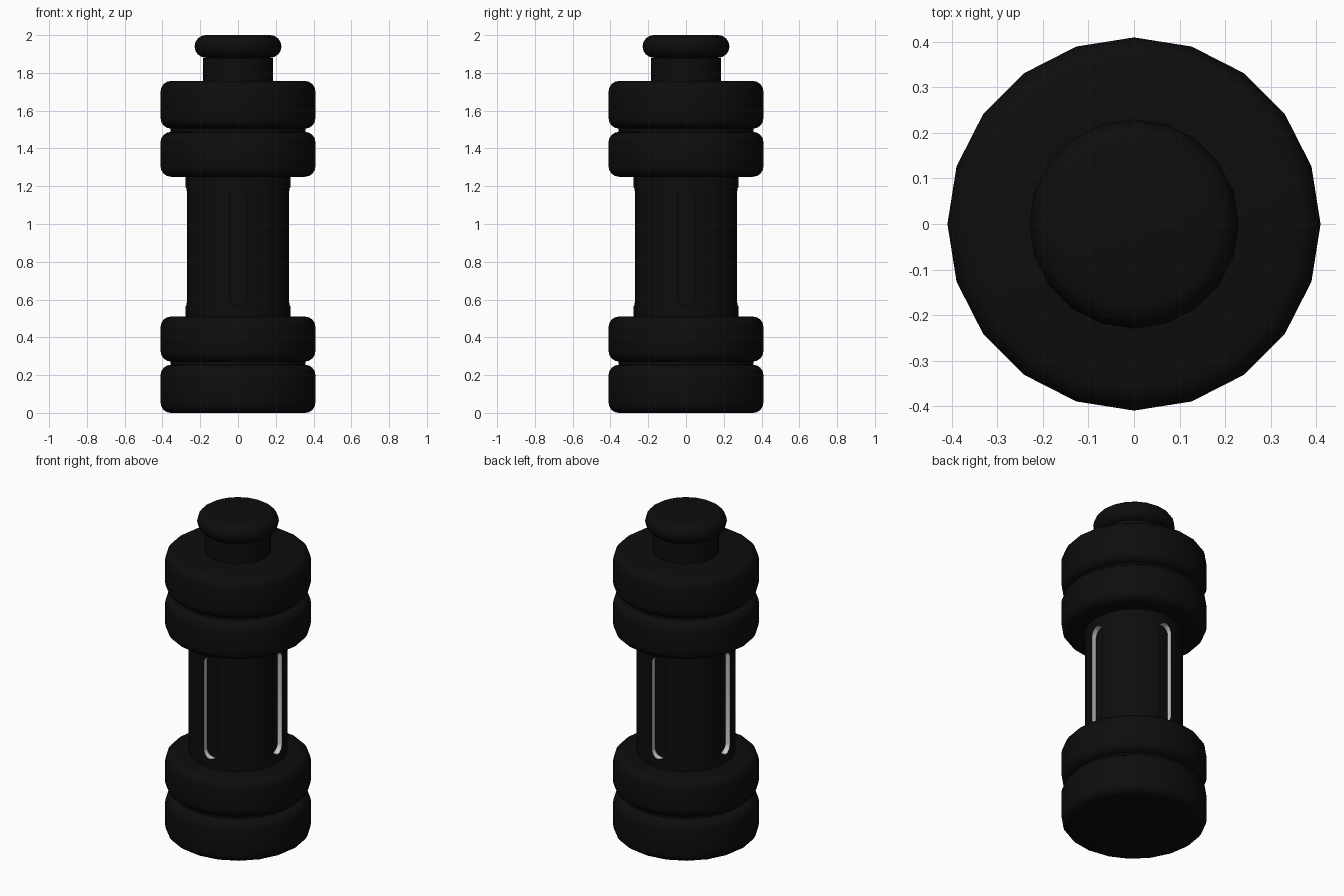
import bpy, bmesh, math

if "Cube" in bpy.data.objects:
    bpy.data.objects.remove(bpy.data.objects["Cube"])

SIDES = 20


def material(name, v):
    m = bpy.data.materials.new(name)
    m.diffuse_color = (v, v, v, 1)
    m.use_nodes = True
    m.node_tree.nodes["Principled BSDF"].inputs["Base Color"].default_value = m.diffuse_color
    return m


black = material("black", 0.004)
grey = material("grey", 0.6)


def finish(name, bm, mats):
    bmesh.ops.recalc_face_normals(bm, faces=bm.faces)
    me = bpy.data.meshes.new(name)
    bm.to_mesh(me)
    bm.free()
    for m in mats:
        me.materials.append(m)
    ob = bpy.data.objects.new(name, me)
    bpy.context.collection.objects.link(ob)
    return ob


def smooth(ob):
    bpy.ops.object.select_all(action='DESELECT')
    ob.select_set(True)
    bpy.context.view_layer.objects.active = ob
    bpy.ops.object.shade_smooth_by_angle(angle=math.radians(35))


def lathe(name, profile):
    bm = bmesh.new()
    rings = [[bm.verts.new((r * math.cos(2 * math.pi * i / SIDES),
                            r * math.sin(2 * math.pi * i / SIDES), z))
              for i in range(SIDES)] for r, z in profile]
    for a, b in zip(rings, rings[1:]):
        for i in range(SIDES):
            j = (i + 1) % SIDES
            bm.faces.new((a[i], a[j], b[j], b[i]))
    bm.faces.new(rings[0][::-1])
    bm.faces.new(rings[-1])
    return finish(name, bm, [black])


def rounded(radius, z0, z1, c, n=4):
    # outer profile of a disc with rounded rims
    arc = [(radius - c + c * math.sin(t), c * math.cos(t))
           for t in (math.pi / 2 * k / n for k in range(n + 1))]
    low = [(r, z0 + c - h) for r, h in arc]
    high = [(r, z1 - c + h) for r, h in reversed(arc)]
    return low + (high if z1 - z0 > 2 * c + 1e-4 else high[1:])


# paired rim discs with a groove between them, at both ends
def rims(name, a, b, c, d):
    smooth(lathe(name, rounded(0.41, a, b, 0.055) + [(0.357, b), (0.357, c)]
                 + rounded(0.41, c, d, 0.055)))


rims("lower_rims", 0.0, 0.255, 0.272, 0.51)
rims("upper_rims", 1.25, 1.488, 1.505, 1.757)

# neck and rounded knob
smooth(lathe("neck_knob", [(0.185, 1.757), (0.185, 1.88)]
             + rounded(0.23, 1.88, 2.0, 0.06)))

# central shaft with four recessed capsule slots
shaft = lathe("shaft", [(0.277, 0.51), (0.277, 1.25)])
W, Z0, Z1, N = 0.045, 0.565, 1.195, 8
outline = [(W * math.cos(math.pi * k / N), Z1 - W + W * math.sin(math.pi * k / N))
           for k in range(N + 1)]
outline += [(-x, Z0 + Z1 - z) for x, z in outline]
bm = bmesh.new()
for q in range(4):
    c, s = math.cos(q * math.pi / 2), math.sin(q * math.pi / 2)
    inner, outer = [[bm.verts.new((r * c - x * s, r * s + x * c, z))
                     for x, z in outline] for r in (0.24, 0.32)]
    bm.faces.new(inner)
    bm.faces.new(outer)
    for i in range(len(outline)):
        j = (i + 1) % len(outline)
        bm.faces.new((inner[i], inner[j], outer[j], outer[i])).material_index = 1
cutter = finish("slot_cutter", bm, [black, grey])
cutter.hide_render = True

mod = shaft.modifiers.new("slots", 'BOOLEAN')
mod.operation = 'DIFFERENCE'
mod.solver = 'EXACT'
mod.material_mode = 'TRANSFER'
mod.object = cutter
bpy.ops.object.select_all(action='DESELECT')
shaft.select_set(True)
bpy.context.view_layer.objects.active = shaft
bpy.ops.object.modifier_apply(modifier=mod.name)
bpy.data.objects.remove(cutter)
smooth(shaft)
